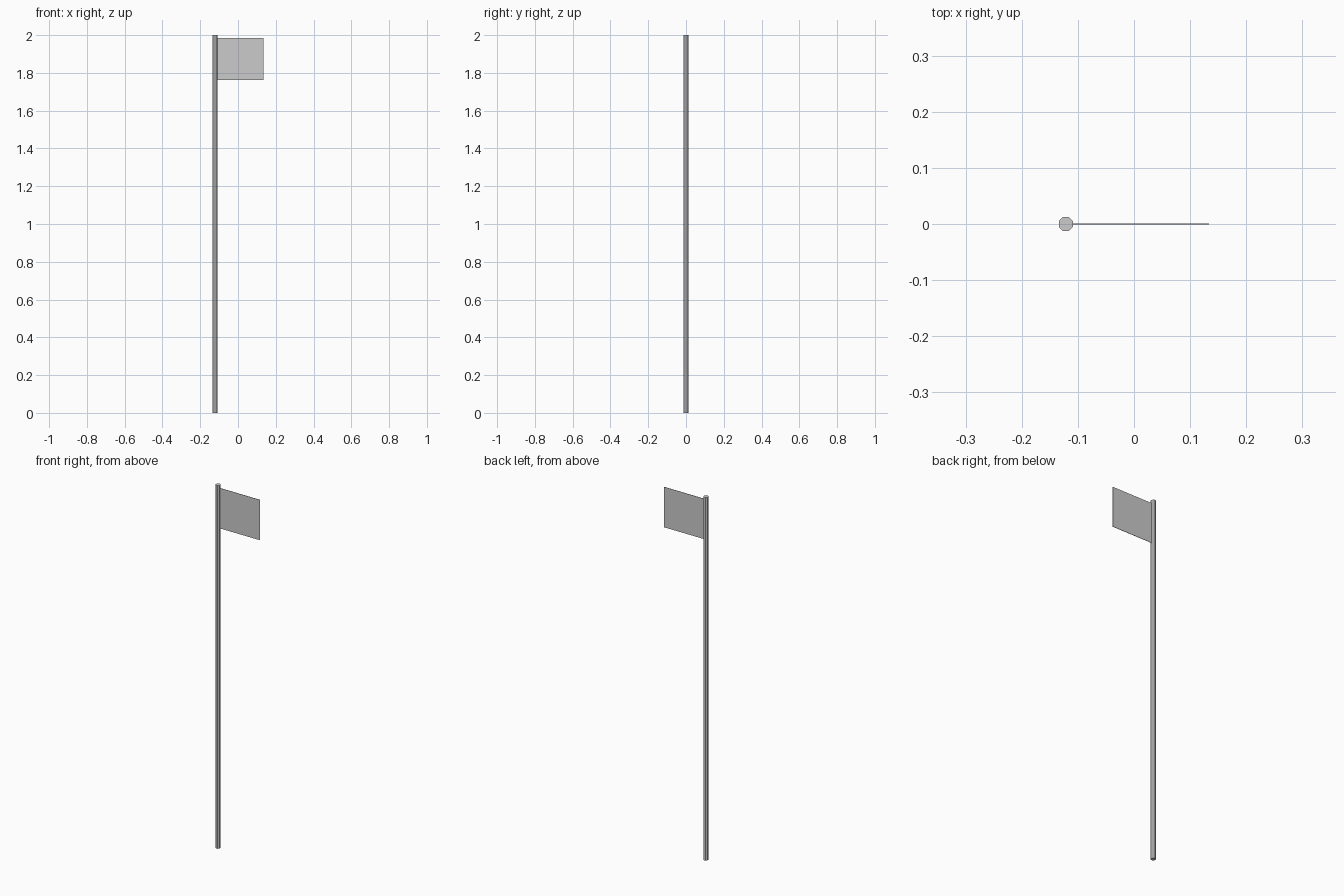
import bpy, math

if "Cube" in bpy.data.objects:
    bpy.data.objects.remove(bpy.data.objects["Cube"])

POLE_X, HALF_W = -0.1215, 0.0125   # pole axis and half width across flats
SIDES = 8

# Pole: tall octagonal prism, flats facing the axes
bpy.ops.mesh.primitive_cylinder_add(
    vertices=SIDES, radius=HALF_W / math.cos(math.pi / SIDES), depth=2.0,
    location=(POLE_X, 0, 1.0), rotation=(0, 0, math.pi / SIDES))
bpy.context.object.name = "pole"

# Flag: thin rectangular panel fixed to the pole near the top
left, right, bottom, top = POLE_X + HALF_W - 0.002, 0.134, 1.762, 1.984
bpy.ops.mesh.primitive_cube_add(
    size=1, location=((left + right) / 2, 0, (bottom + top) / 2))
flag = bpy.context.object
flag.name = "flag"
flag.scale = (right - left, 0.002, top - bottom)
